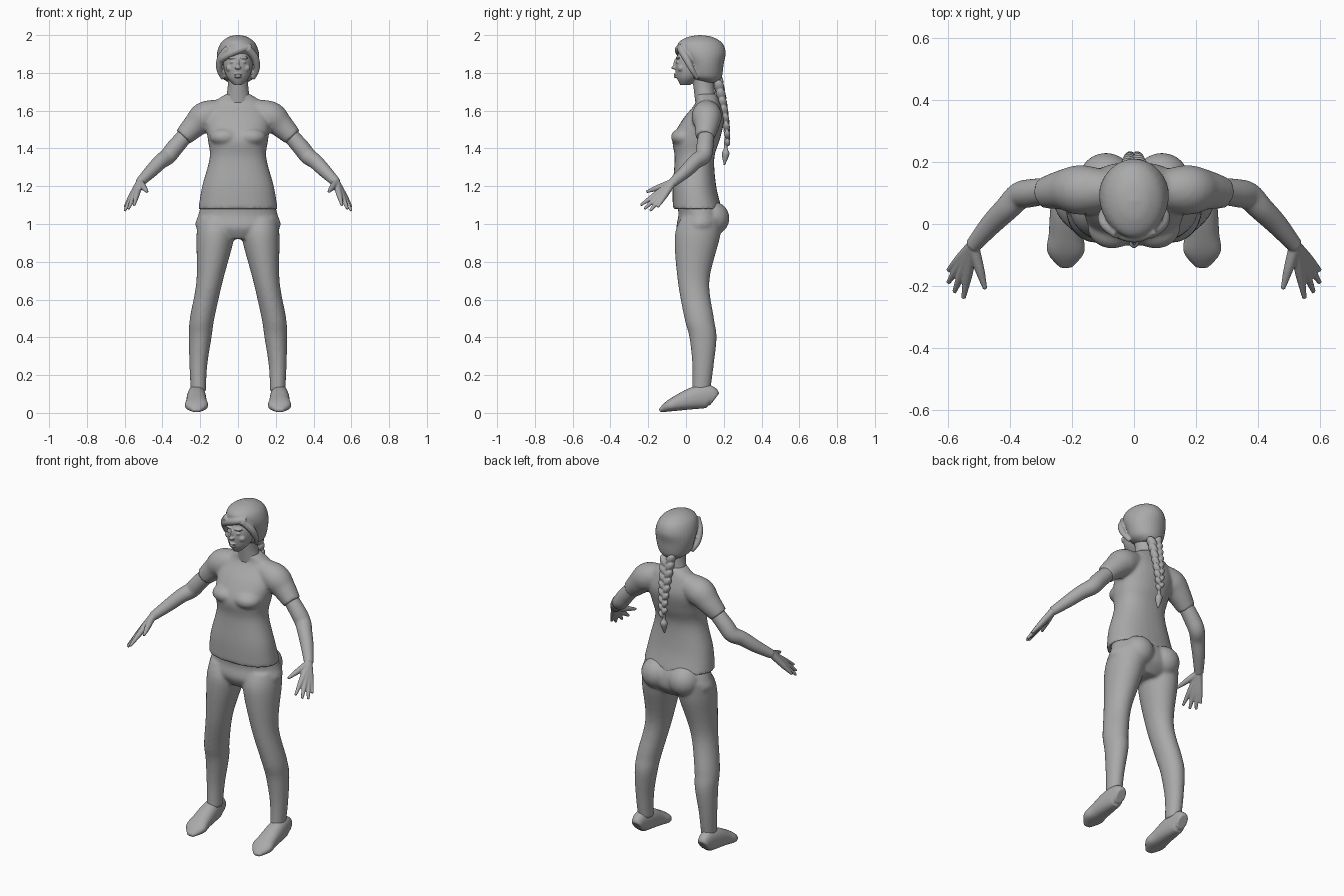
import bpy
import bmesh
from math import sin, cos, pi, copysign
from mathutils import Vector, Matrix, Euler

cube = bpy.data.objects.get("Cube")
if cube:
    bpy.data.objects.remove(cube, do_unlink=True)

grey = bpy.data.materials.new("plain grey")
grey.use_nodes = True
grey.diffuse_color = (.4, .4, .4, 1)
grey.node_tree.nodes["Principled BSDF"].inputs["Base Color"].default_value = grey.diffuse_color

UP = Vector((0, 0, 1))


def smooth_rows(rows, steps=6):
    """Catmull-Rom interpolation of (x, y, z, half width, half depth) rows."""
    points = [Vector(row) for row in rows]
    points = [points[0]] + points + [points[-1]]
    result = []
    for before, start, end, after in zip(points, points[1:], points[2:], points[3:]):
        leave, arrive = (end - before) / 2, (after - start) / 2
        for i in range(steps):
            t = i / steps
            ease = t * t * (3 - 2 * t)
            result.append(start.lerp(end, ease)
                          + leave * t * (1 - t) ** 2 - arrive * t * t * (1 - t))
    return result + [points[-1]]


def loft(bm, rows, along=False, power=2, sides=32):
    """Closed tube; level rings, or rings square to the path if along."""
    rows = smooth_rows(rows)
    centres = [Vector(row[:3]) for row in rows]
    last = len(rows) - 1
    rings = []
    for i, row in enumerate(rows):
        across, deep = Vector((1, 0, 0)), Vector((0, 1, 0))
        if along:
            heading = centres[min(i + 1, last)] - centres[max(i - 1, 0)]
            across = heading.cross(UP).normalized()
            deep = across.cross(heading).normalized()
        ring = []
        for k in range(sides):
            angle = 2 * pi * k / sides
            c, s = (copysign(abs(f) ** (2 / power), f) for f in (cos(angle), sin(angle)))
            ring.append(bm.verts.new(centres[i] + across * c * row[3] + deep * s * row[4]))
        rings.append(ring)
    for low, high in zip(rings, rings[1:]):
        for k in range(sides):
            n = (k + 1) % sides
            bm.faces.new((low[k], low[n], high[n], high[k]))
    bm.faces.new(rings[0])
    bm.faces.new(rings[-1])


def trunk(bm, rows, power=2):
    """Central form from (height, half width, front, back) rows."""
    loft(bm, [(0, (front + back) / 2, z, width, (back - front) / 2)
              for z, width, front, back in rows], power=power)


def tube(bm, rows, along=True, depth=1):
    """Limb from (x, y, z, radius) rows."""
    loft(bm, [(x, y, z, r, r * depth) for x, y, z, r in rows], along=along)


def ball(bm, place, size, turn=(0, 0, 0)):
    matrix = Matrix.LocRotScale(Vector(place), Euler(turn), Vector(size))
    bmesh.ops.create_uvsphere(bm, u_segments=24, v_segments=16, radius=1, matrix=matrix)


def mirror(bm):
    """Repeat everything so far on the other side."""
    copy = bmesh.ops.duplicate(bm, geom=bm.verts[:] + bm.edges[:] + bm.faces[:])["geom"]
    for item in copy:
        if isinstance(item, bmesh.types.BMVert):
            item.co.x *= -1


def finish(name, bm, voxel, relax):
    """Make the object and fuse its overlapping volumes into one skin."""
    bmesh.ops.recalc_face_normals(bm, faces=bm.faces[:])
    mesh = bpy.data.meshes.new(name)
    bm.to_mesh(mesh)
    bm.free()
    mesh.materials.append(grey)
    obj = bpy.data.objects.new(name, mesh)
    bpy.context.scene.collection.objects.link(obj)
    fuse = obj.modifiers.new("fuse", 'REMESH')
    fuse.mode = 'VOXEL'
    fuse.voxel_size = voxel
    fuse.use_smooth_shade = True
    soft = obj.modifiers.new("soften", 'SMOOTH')
    soft.factor = .5
    soft.iterations = relax


# Shirt: sleeves and bust on both sides, then the trunk
bm = bmesh.new()
tube(bm, [(.07, .11, 1.6, .06), (.17, .11, 1.57, .08), (.23, .11, 1.52, .065), (.29, .1, 1.46, .05)])
ball(bm, (.07, -.01, 1.46), (.08, .07, .05))
mirror(bm)
trunk(bm, [(1.08, .21, -.07, .19), (1.2, .19, -.07, .16), (1.35, .15, -.06, .15),
           (1.45, .16, -.07, .18), (1.55, .17, -.02, .2), (1.64, .13, .05, .18),
           (1.69, .06, .05, .16)], power=2.3)
finish("shirt", bm, .009, 5)

# Trousers: legs and seat on both sides, then the hips
bm = bmesh.new()
tube(bm, [(.12, .08, 1.03, .09), (.12, .06, .93, .1), (.15, .04, .7, .07), (.19, .07, .5, .065),
          (.2, .09, .4, .06), (.21, .09, .25, .047), (.21, .08, .11, .04)], along=False, depth=1.2)
ball(bm, (.09, .14, 1.03), (.09, .09, .09))
mirror(bm)
trunk(bm, [(1.12, .19, -.05, .17), (1.05, .21, -.04, .2), (.98, .22, -.05, .2), (.92, .1, -.02, .15)])
finish("trousers", bm, .009, 5)

# Shoes: (y, half width, half height) rows over a sole that dips to the toe
bm = bmesh.new()
shoe = [(.15, .03, .04), (.12, .04, .06), (.05, .05, .06), (-.03, .055, .045), (-.09, .06, .03), (-.14, .02, .01)]
loft(bm, [(.22, y, height + .015 + y / 10, width, height) for y, width, height in shoe],
     along=True, power=2.3)
mirror(bm)
finish("shoes", bm, .006, 3)

# Arms, with each finger running from the wrist to its tip
bm = bmesh.new()
wrist = Vector((.52, -.07, 1.22))
tube(bm, [(.25, .11, 1.5, .04), (.33, .1, 1.41, .045), (.37, .09, 1.36, .044), (.41, .05, 1.33, .04),
          (.46, 0, 1.28, .035), (*wrist, .025)])
tips = [(.55, -.24, 1.1), (.58, -.22, 1.08), (.6, -.19, 1.07), (.6, -.15, 1.09), (.48, -.21, 1.17)]
for tip in map(Vector, tips):
    tube(bm, [(*wrist, .02), (*wrist.lerp(tip, .5), .016), (*wrist.lerp(tip, .75), .012), (*tip, .007)])
mirror(bm)
finish("arms_and_hands", bm, .004, 2)

# Head and neck: brows, eyes and cheeks on both sides, then nose and lips
bm = bmesh.new()
ball(bm, (.03, -.043, 1.88), (.026, .01, .007), (0, 0, .25))
ball(bm, (.03, -.043, 1.856), (.013, .01, .007))
ball(bm, (.04, -.025, 1.825), (.025, .02, .02))
mirror(bm)
trunk(bm, [(1.64, .07, .05, .16), (1.72, .055, .04, .15), (1.8, .055, .03, .14)])
trunk(bm, [(1.735, .02, -.03, .02), (1.78, .06, -.05, .08), (1.86, .08, -.055, .16), (1.95, .07, -.02, .17)])
ball(bm, (0, -.06, 1.828), (.016, .018, .01))
ball(bm, (0, -.053, 1.85), (.008, .014, .03), (-.2, 0, 0))
for z in (1.792, 1.779):
    ball(bm, (0, -.052, z), (.02, .014, .006))
finish("head", bm, .0035, 2)

# Hair: side locks, cap and swept fringe
bm = bmesh.new()
tube(bm, [(.05, -.03, 1.93, .02), (.09, 0, 1.88, .02), (.1, .03, 1.82, .015), (.08, .06, 1.77, .01)])
mirror(bm)
trunk(bm, [(1.75, .05, .08, .17), (1.78, .09, .02, .19), (1.85, .11, 0, .2), (1.91, .11, -.04, .21),
           (1.96, .09, -.04, .19), (1.99, .05, .01, .14), (2, .01, .07, .08)])
tube(bm, [(.07, -.02, 1.94, .015), (0, -.04, 1.92, .02), (-.08, -.01, 1.88, .02), (-.1, .03, 1.84, .01)])
finish("hair", bm, .005, 2)

# Braid: alternating strands that shrink toward a tied tail
bm = bmesh.new()
strands = 16
for i in range(strands):
    t = i / strands
    side = 1 if i % 2 else -1
    size = 1 - t / 2
    y = .17 + .05 * sin(t * pi / 2)
    ball(bm, (side * .02 * size, y, 1.75 - .34 * t),
         Vector((.024, .028, .04)) * size, (side * .15, side * .55, 0))
trunk(bm, [(1.44, .01, .2, .22), (1.4, .01, .2, .22), (1.37, .02, .19, .23), (1.31, .003, .2, .206)])
finish("braid", bm, .004, 1)
